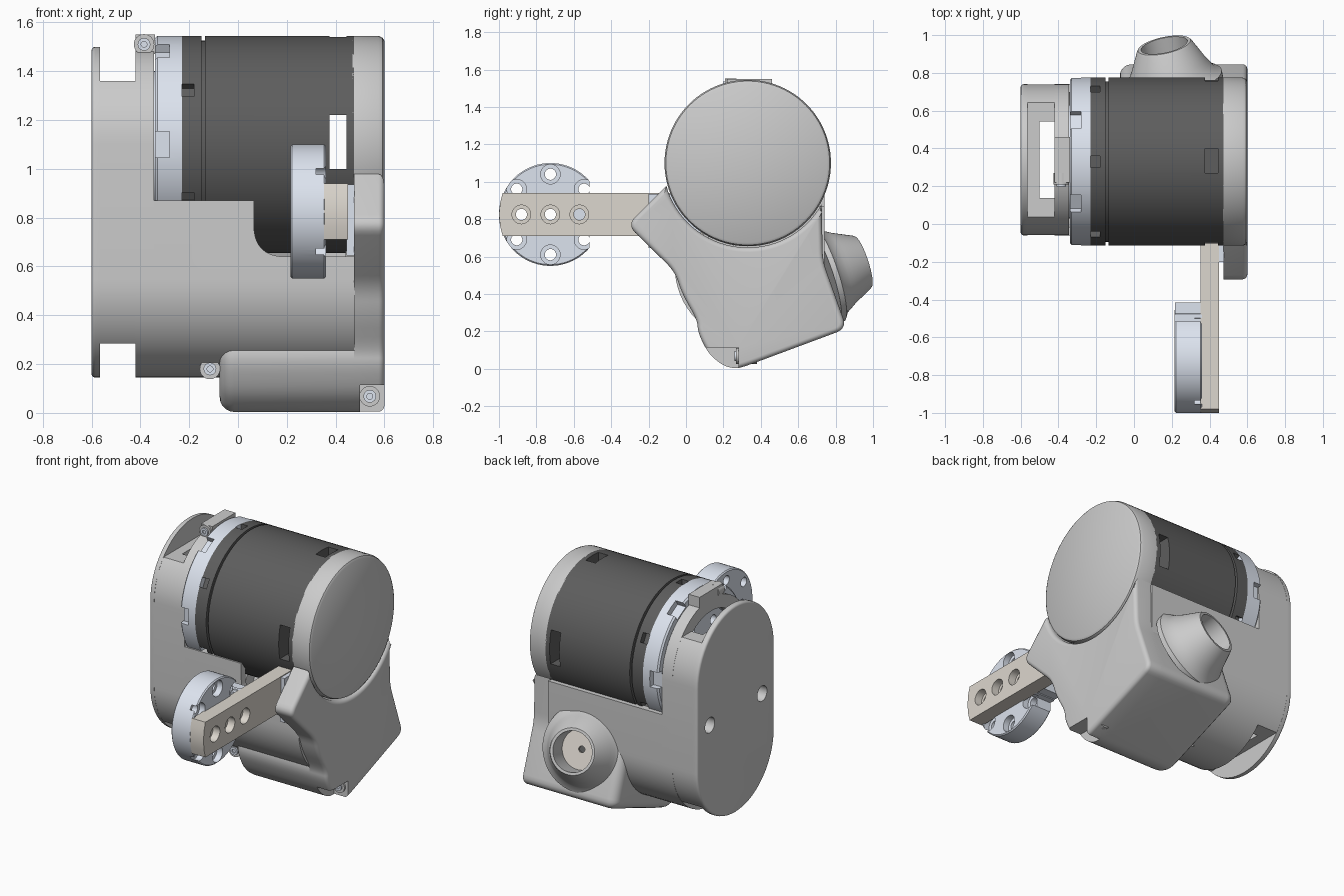
import bpy, bmesh, math
from mathutils import Vector

if "Cube" in bpy.data.objects:
    bpy.data.objects.remove(bpy.data.objects["Cube"])

MY, MZ = 0.33, 1.10          # motor axis (y, z)
SY, SZ = 0.34, 0.545         # lower shaft axis (y, z)
X = Vector((1, 0, 0))


def material(name, rgb):
    m = bpy.data.materials.new(name)
    m.diffuse_color = (*rgb, 1)
    m.use_nodes = True
    m.node_tree.nodes["Principled BSDF"].inputs["Base Color"].default_value = m.diffuse_color
    return m


GREY = None
DARK = material("dark_metal", (0.11, 0.11, 0.11))
PALE = material("pale_aluminium", (0.72, 0.77, 0.86))
BEIGE = material("beige_plastic", (0.72, 0.68, 0.62))


def finish(bm, name, mat):
    bmesh.ops.recalc_face_normals(bm, faces=bm.faces)
    me = bpy.data.meshes.new(name)
    bm.to_mesh(me)
    bm.free()
    ob = bpy.data.objects.new(name, me)
    bpy.context.collection.objects.link(ob)
    if mat:
        me.materials.append(mat)
    return ob


def arc(cy, cz, r, a0, a1, n=32):
    return [(cy + r * math.cos(math.radians(a0 + (a1 - a0) * i / n)),
             cz + r * math.sin(math.radians(a0 + (a1 - a0) * i / n))) for i in range(n + 1)]


def stadium(r):
    return arc(SY, MZ, r, 0, 180) + arc(SY, SZ, r, 180, 360)


def rounded(pts, r, n=5):
    """Round the inner corners of an open point chain."""
    out = [pts[0]]
    for a, b, c in zip(pts, pts[1:], pts[2:]):
        a, b, c = Vector(a), Vector(b), Vector(c)
        p = b + (a - b).normalized() * min(r, (a - b).length * 0.45)
        q = b + (c - b).normalized() * min(r, (c - b).length * 0.45)
        for i in range(n + 1):
            t = i / n
            out.append(tuple(p * (1 - t) ** 2 + b * 2 * t * (1 - t) + q * t * t))
    return out + [pts[-1]]


def prism(name, pts, lo, hi, mat=GREY, axis="x", bev_lo=0, bev_hi=0):
    """Extrude a profile along x (y, z points) or y (x, z points)."""
    bm = bmesh.new()
    put = (lambda p, t: (t, p[0], p[1])) if axis == "x" else (lambda p, t: (p[0], t, p[1]))
    a = [bm.verts.new(put(p, lo)) for p in pts]
    b = [bm.verts.new(put(p, hi)) for p in pts]
    n = len(pts)
    fa, fb = bm.faces.new(a), bm.faces.new(b)
    for i in range(n):
        bm.faces.new((a[i], a[(i + 1) % n], b[(i + 1) % n], b[i]))
    bmesh.ops.recalc_face_normals(bm, faces=bm.faces)
    ends = [(list(fa.edges), bev_lo), (list(fb.edges), bev_hi)]
    for edges, w in ends:
        if w:
            bmesh.ops.bevel(bm, geom=edges, offset=w, segments=5, profile=0.5,
                            affect='EDGES', clamp_overlap=False)
    return finish(bm, name, mat)


def lathe(name, prof, origin, axis=X, mat=GREY, n=72):
    """Turn a closed (radius, distance) profile around an axis."""
    bm = bmesh.new()
    rot = Vector((0, 0, 1)).rotation_difference(Vector(axis).normalized())
    rings = [[bm.verts.new(Vector(origin) + rot @ Vector((r * math.cos(math.tau * i / n),
                                                         r * math.sin(math.tau * i / n), t)))
              for i in range(n)] for r, t in prof]
    for p, q in zip(rings, rings[1:] + rings[:1]):
        for i in range(n):
            bm.faces.new((p[i], p[(i + 1) % n], q[(i + 1) % n], q[i]))
    bmesh.ops.remove_doubles(bm, verts=bm.verts, dist=1e-5)
    return finish(bm, name, mat)


def rod(r, lo, hi, y, z, name="cutter", mat=GREY, n=32):
    return lathe(name, [(0, lo), (r, lo), (r, hi), (0, hi)], (0, y, z), X, mat, n)


def box(lo, hi, name="cutter", mat=GREY, rot=0):
    lo, hi = Vector(lo), Vector(hi)
    bpy.ops.mesh.primitive_cube_add(size=1, location=(lo + hi) / 2, rotation=(rot, 0, 0))
    ob = bpy.context.object
    ob.name, ob.scale = name, hi - lo
    if mat:
        ob.data.materials.append(mat)
    return ob


def cut(ob, *cutters):
    for c in cutters:
        c.hide_render = True
        m = ob.modifiers.new("cut", 'BOOLEAN')
        m.operation, m.solver, m.object = 'DIFFERENCE', 'EXACT', c
        bpy.context.view_layer.objects.active = ob
        bpy.ops.object.modifier_apply(modifier=m.name)
        bpy.data.objects.remove(c)


def rim_notches(start, x0, x1, w):
    """Six small pockets around the motor rim."""
    out = []
    for k in range(6):
        a = math.radians(start + 60 * k)
        y, z = MY + 0.445 * math.cos(a), MZ + 0.445 * math.sin(a)
        out.append(box((x0, y - 0.04, z - w / 2), (x1, y + 0.04, z + w / 2), rot=a))
    return out


# motor: dark can, pale ring, end cap and mounting face
R = 0.445
can = lathe("motor_can", [(0, -.23), (R, -.23), (R, -.15), (.425, -.15), (.425, -.135), (R, -.135),
                          (R, .475), (0, .475)], (0, MY, MZ), mat=DARK, n=96)
cut(can, box((.375, -1, 1.0), (.445, 2, 1.22)), box((.375, .27, 1.2), (.445, .4, 2)),
    *rim_notches(30, -.235, -.18, .06))
ring = lathe("motor_ring", [(.31, -.34), (R - .01, -.34), (R, -.33), (R, -.23), (.31, -.23)],
             (0, MY, MZ), mat=PALE, n=96)
cut(ring, *rim_notches(0, -.35, -.28, .105))
lathe("motor_cap", [(0, .47), (R, .47), (R, .575), (R - .007, .592), (R - .02, .6), (0, .6)],
      (0, MY, MZ), n=96)


def hub(name, y, z, x0, x1, r):
    ob = lathe(name, [(.06, x0), (r, x0), (r, x1), (.06, x1)], (0, y, z), mat=PALE)
    cut(ob, *[rod(.03, x0 - .1, x1 + .1, y + r * .75 * math.cos(k * math.pi / 3),
                  z + r * .75 * math.sin(k * math.pi / 3)) for k in range(6)])


hub("motor_mount_face", MY, MZ, -.35, -.31, .3)
hub("lower_bearing_face", SY, SZ, -.41, -.385, .26)

# belt cover: outer plate, side walls with open ends, inner flange
plate = prism("belt_cover_plate", stadium(.40), -.6, -.565, bev_lo=.015)
walls = prism("belt_cover_walls", stadium(.399), -.57, -.415)
cut(walls, prism("cutter", stadium(.33), -.5, -.3), box((-.565, -1, 1.36), (-.3, 2, 2)),
    box((-.565, -1, -1), (-.3, 2, .285)))
for ob in (plate, walls):
    cut(ob, *[rod(.05, -.7, -.45, SY + s * .27, .82) for s in (-1, 1)])
flange = prism("belt_cover_flange", stadium(.40), -.42, -.345)
cut(flange, rod(.315, -.5, -.2, SY, MZ, n=64), rod(.27, -.5, -.2, SY, SZ, n=64))
box((-.42, .22, 1.47), (-.34, .46, 1.55), "flange_tab")

# lower housing: hollow tray with the arm opening at the front
tray = prism("housing_tray", [(-.06, .87)] + arc(SY, SZ, .40, 180, 360) + [(.74, .87)], -.4, .48)
opening = rounded([(.065, 1.0), (.065, .64), (.49, .64)], .13, 8) + [(.49, 1.0)]
cut(tray, prism("cutter", [(-.015, .95)] + arc(SY, SZ, .355, 180, 360) + [(.695, .95)], -.37, .44),
    prism("cutter", opening, -.3, .25, axis="y"))

# side cover, hugging the motor cap, with a beak at the front
low = [(.06, .26), (.065, .19), (.12, .08), (.2, .015), (.27, 0), (.33, .018), (.86, .215), (.73, .58)]
edge = rounded([(.73, .88)] + low[::-1] + [(-.02, .4), (-.06, .52), (-.315, .77), (-.10, .98)], .06)
cover = prism("side_cover", arc(MY, MZ, .452, 195.6, 331) + edge[1:-1], .475, .6, bev_hi=.025)
cut(cover, box((.5, -.1, -.1), (.7, .28, .115)))

# gearbox bulge under the tray
bulge_low = rounded([(.1, .36)] + low + [(.66, .6)], .06)
prism("gearbox_bulge", bulge_low + [(.55, .42), (.34, .35)], -.075, .5, bev_lo=.06)

# flared cable outlet at the back
out_axis, out_base = Vector((-.2, .93, .31)).normalized(), Vector((.2, .76, .51))
lathe("cable_outlet", [(.27, -.03), (.27, 0), (.235, .025), (.215, .06), (.2, .085), (.15, .19),
                       (.142, .2), (.125, .2), (.125, .0), (.125, -.03)], out_base, out_axis)
lathe("outlet_back_plate", [(.02, .03), (.126, .03), (.126, .05), (.02, .05)],
      out_base, out_axis, BEIGE)
lathe("outlet_dark_core", [(0, .03), (.022, .03), (.022, .035), (0, .035)], out_base, out_axis, DARK)

# swing arm with three countersunk holes
CY, CZ = -.725, .825
bar = prism("arm_bar", [(.1, .71), (-.98, .71), (-.993, .76), (-1, CZ), (-.993, .89), (-.98, .94),
                        (-.085, .94)], .352, .45, BEIGE)
cut(bar, *[rod(.03, .2, .6, CY + d, CZ) for d in (-.155, 0, .155)],
    *[rod(.05, .40, .6, CY + d, CZ) for d in (-.155, 0, .155)])
box((.445, -.2, .645), (.477, .08, .935), "arm_spacer", PALE)

# round output flange at the end of the arm
disc = lathe("output_flange", [(0, .215), (.268, .215), (.275, .222), (.275, .353), (.268, .36), (0, .36)],
             (0, CY, CZ), mat=PALE)
spots = [(0, .215), (0, -.215), (-.18, .135), (.18, .135), (-.18, -.135), (.18, -.135)]
cut(disc, box((.1, -.515, .3), (.5, -.2, .71)), box((.1, -.515, .94), (.5, -.2, 1.3)),
    *[rod(.03, .1, .5, CY + a, CZ + b) for a, b in spots],
    *[rod(.052, .32, .5, CY + a, CZ + b) for a, b in spots],
    *[rod(.03, .1, .5, CY + d, CZ) for d in (-.155, 0)])
box((.216, -.53, .715), (.352, -.415, .935), "output_flange_lug", PALE)

# screw lugs facing the front
for i, (x, y, z, depth) in enumerate([(-.385, .22, 1.51, .05), (-.115, .14, .18, .25), (.54, .28, .068, .1)]):
    lathe(f"screw_lug_{i}", [(0, -depth), (.042, -depth), (.042, .012), (0, .012)], (x, y, z), (0, -1, 0), n=32)
    lathe(f"screw_head_{i}", [(0, 0), (.026, 0), (.026, .022), (.012, .022), (.012, .014), (0, .014)],
          (x, y, z), (0, -1, 0), PALE, n=24)

bpy.ops.object.select_all(action='SELECT')
bpy.context.view_layer.objects.active = plate
bpy.ops.object.shade_smooth_by_angle(angle=math.radians(32))
